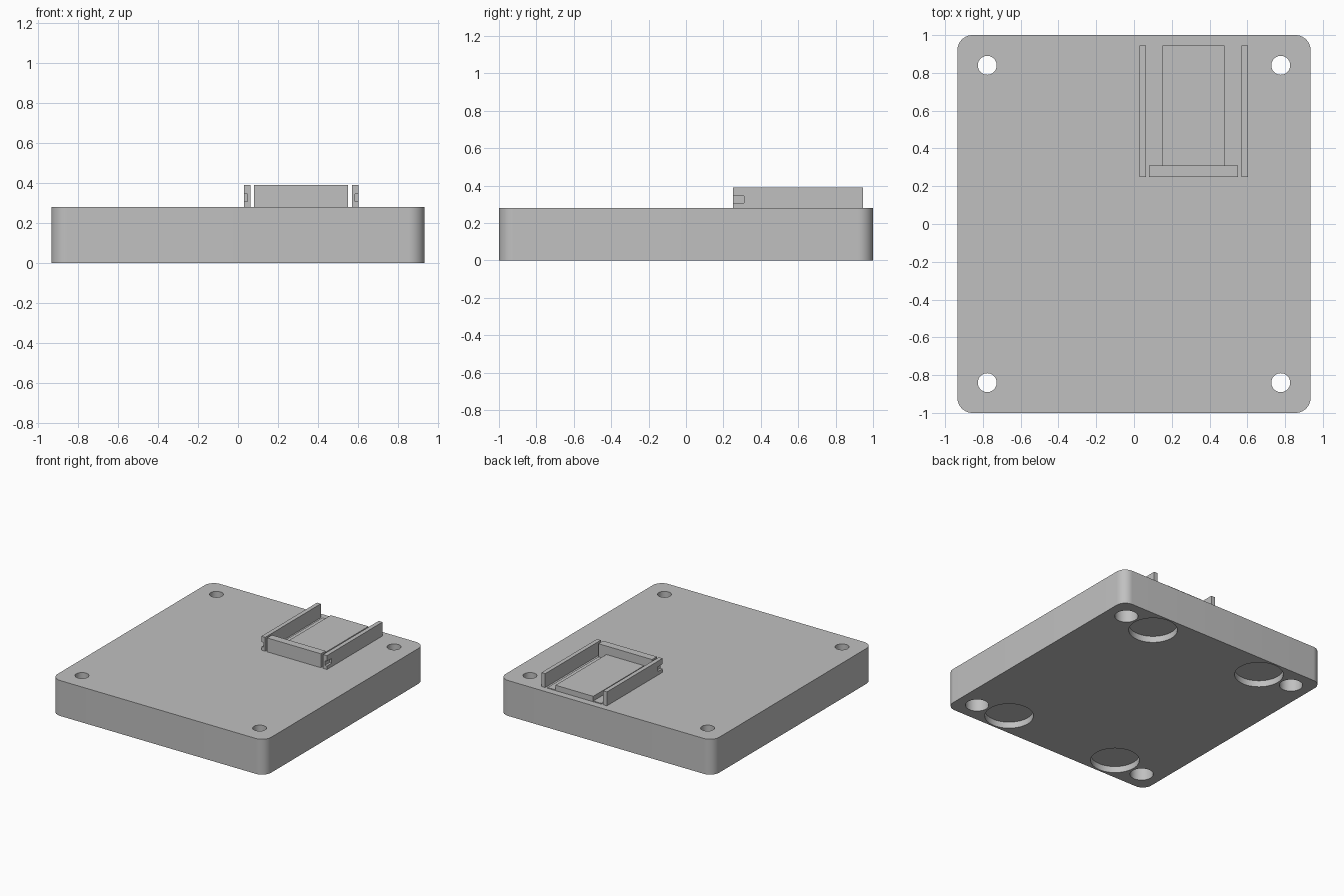
import bpy, bmesh, math

old = bpy.data.objects.get("Cube")
if old:
    bpy.data.objects.remove(old, do_unlink=True)

grey = bpy.data.materials.new("plain grey")
grey.use_nodes = True
colour = (0.53, 0.53, 0.53, 1)
grey.diffuse_color = colour
grey.node_tree.nodes["Principled BSDF"].inputs["Base Color"].default_value = colour


def finish(name, bm):
    bmesh.ops.recalc_face_normals(bm, faces=bm.faces)
    mesh = bpy.data.meshes.new(name)
    bm.to_mesh(mesh)
    bm.free()
    mesh.materials.append(grey)
    obj = bpy.data.objects.new(name, mesh)
    bpy.context.collection.objects.link(obj)
    return obj


def prism(name, points, axis_start, axis_end, along="z"):
    """Extrude a closed outline along z, or a (y, z) outline along x."""
    bm = bmesh.new()
    place = (lambda p, t: (p[0], p[1], t)) if along == "z" else (lambda p, t: (t, p[0], p[1]))
    face = bm.faces.new([bm.verts.new(place(p, axis_start)) for p in points])
    top = bmesh.ops.extrude_face_region(bm, geom=[face])["geom"]
    step = place((0, 0), axis_end - axis_start)
    bmesh.ops.translate(bm, vec=step, verts=[v for v in top if isinstance(v, bmesh.types.BMVert)])
    return finish(name, bm)


def box(name, x0, x1, y0, y1, z0, z1):
    return prism(name, [(x0, y0), (x1, y0), (x1, y1), (x0, y1)], z0, z1)


def circle(cx, cy, r, n=48):
    return [(cx + r * math.cos(math.tau * i / n), cy + r * math.sin(math.tau * i / n)) for i in range(n)]


HALF_X, HALF_Y, TOP, RADIUS = 0.935, 1.0, 0.28, 0.08
SIGNS = [(1, 1), (-1, 1), (-1, -1), (1, -1)]

# Base slab with rounded corners
outline = []
for q, (sx, sy) in enumerate(SIGNS):
    for i in range(13):
        a = math.pi / 2 * (q + i / 12)
        outline.append((sx * (HALF_X - RADIUS) + RADIUS * math.cos(a),
                        sy * (HALF_Y - RADIUS) + RADIUS * math.sin(a)))
base = prism("base_slab", outline, 0, TOP)

# Screw holes, their wide lower bores, and round pockets underneath
cutters = []
for sx, sy in SIGNS:
    hx, hy = sx * 0.777, sy * 0.84
    cutters.append(prism("screw_hole_cutter", circle(hx, hy, 0.05), -0.1, 0.4))
    cutters.append(prism("screw_head_cutter", circle(hx, hy, 0.084), -0.1, 0.15))
    cutters.append(prism("round_pocket_cutter", circle(sx * 0.5, sy * 0.81, 0.176, 64), -0.1, 0.05))

bpy.context.view_layer.objects.active = base
for cutter in cutters:
    mod = base.modifiers.new("cut", "BOOLEAN")
    mod.operation, mod.solver, mod.object = "DIFFERENCE", "EXACT", cutter
    bpy.ops.object.modifier_apply(modifier=mod.name)
for cutter in cutters:
    bpy.data.objects.remove(cutter, do_unlink=True)
bpy.ops.object.select_all(action="DESELECT")
base.select_set(True)
bpy.ops.object.shade_smooth_by_angle(angle=math.radians(30))

# Bracket on top: front wall, thin floor and raised middle plate
FRONT, BACK, RIM = 0.25, 0.945, 0.39
box("bracket_front_wall", 0.08, 0.55, FRONT, 0.31, TOP, RIM)
box("bracket_floor", 0.08, 0.55, 0.31, BACK, TOP, TOP + 0.006)
box("bracket_plate", 0.15, 0.48, 0.31, BACK, TOP, 0.323)

# Side rails: solid inner half, outer half with a slot open at the front
slotted = [(FRONT, TOP), (BACK, TOP), (BACK, RIM), (FRONT, RIM),
           (FRONT, 0.345), (0.31, 0.345), (0.31, 0.308), (FRONT, 0.308)]
solid = [(FRONT, TOP), (BACK, TOP), (BACK, RIM), (FRONT, RIM)]
for side, inner, middle, outer in (("right", 0.063, 0.048, 0.03), ("left", 0.57, 0.585, 0.603)):
    prism(side + "_rail_inner", solid, inner, middle, "x")
    prism(side + "_rail_outer", slotted, middle, outer, "x")
